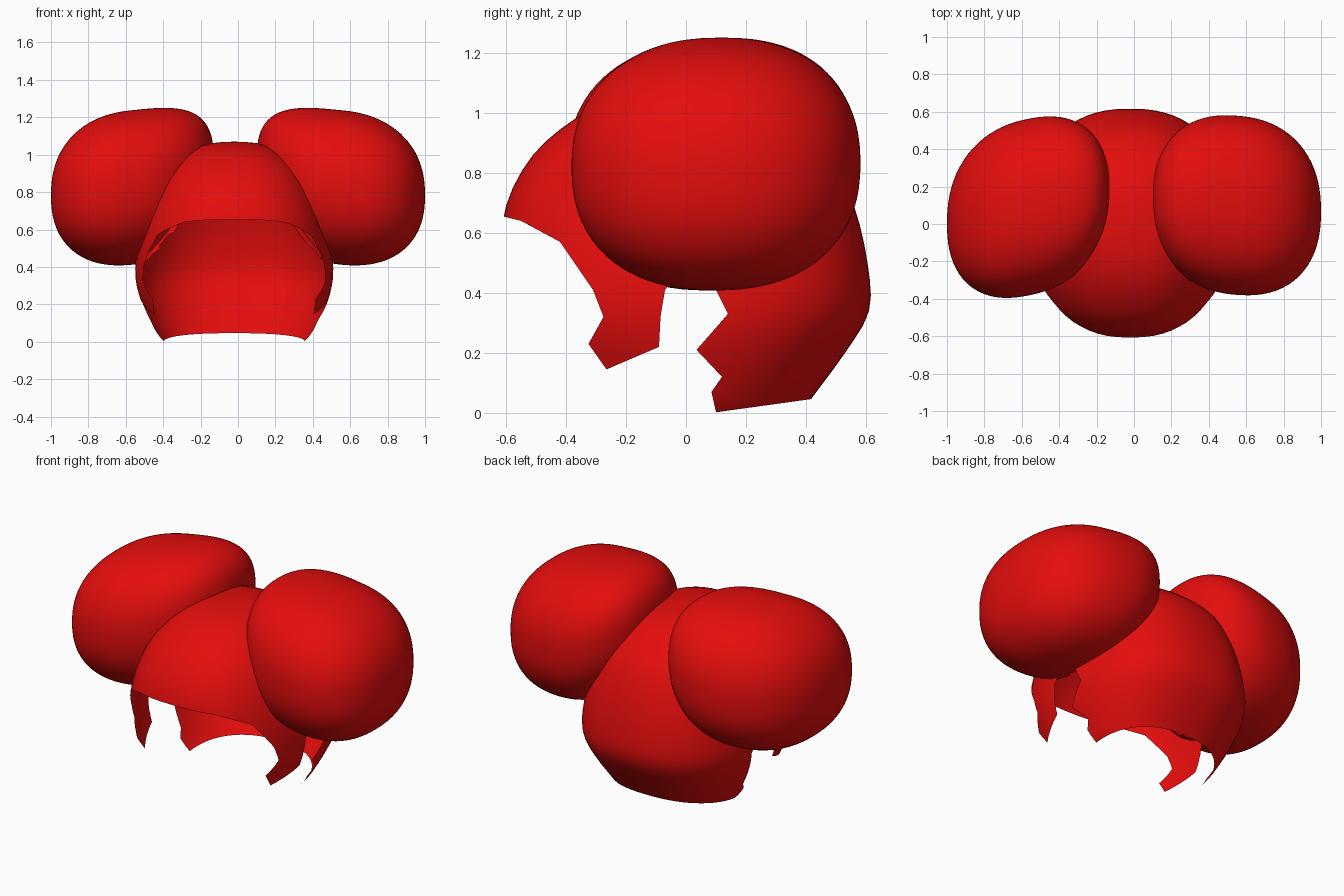
import bpy, bmesh, math
from mathutils import Vector

if "Cube" in bpy.data.objects:
    bpy.data.objects.remove(bpy.data.objects["Cube"])

red = bpy.data.materials.new("glossy red")
red.use_nodes = True
colour = (0.78, 0.004, 0.004, 1)
red.diffuse_color = colour
red.node_tree.nodes["Principled BSDF"].inputs["Base Color"].default_value = colour

POWER = 2.4      # roundness of the horizontal sections
SHIFT = -0.02    # sideways offset of the cap

# Horizontal sections of the cap: height, front depth, back depth, half width
SECTIONS = [Vector(s) for s in (
    (1.07, 0, 0, 0), (1.063, .12, .12, .11), (1.04, .24, .23, .2),
    (.98, .37, .35, .3), (.86, .51, .48, .4), (.69, .6, .56, .475),
    (.5, .615, .605, .52), (.34, .58, .61, .53), (.2, .52, .53, .495),
    (.05, .46, .42, .42), (0, .42, .39, .38))]

# Lower hem from fringe centre to nape: y, z
FRONT_HEM = [(-.7, .657), (-.61, .655), (-.55, .64), (-.42, .57), (-.31, .41),
             (-.275, .32), (-.325, .23), (-.265, .145), (-.09, .22), (-.085, .32),
             (-.07, .41), (-.03, .46), (.06, .46), (.1, .41), (.14, .33)]
BACK_HEM = {-1: [(.12, .12), (.085, .07), (.1, .002), (.41, .045)],
            1: [(.035, .21), (.12, .12), (.085, .07), (.1, .002), (.41, .045)]}


def section(z):
    z = min(max(z, 0), SECTIONS[0][0])
    for a, b in zip(SECTIONS, SECTIONS[1:]):
        if z >= b[0]:
            return a.lerp(b, (a[0] - z) / (a[0] - b[0]))


def smooth_sections(steps):
    # Catmull-Rom interpolation through the sections
    last = len(SECTIONS) - 1
    for i in range(last):
        p0, p1, p2, p3 = (SECTIONS[min(max(k, 0), last)] for k in range(i - 1, i + 3))
        for s in range(steps):
            t = s / steps
            yield (p1 * 2 + (p2 - p0) * t + (p0 * 2 - p1 * 5 + p2 * 4 - p3) * t ** 2
                   + (p1 * 3 - p0 - p2 * 3 + p3) * t ** 3) / 2
    yield SECTIONS[-1]


def inside_cap(p):
    if p.z > 1.04:
        return False
    _, front, back, width = section(p.z)
    depth = front if p.y < 0 else back
    return (abs(p.x - SHIFT) / width) ** POWER + (abs(p.y) / depth) ** POWER < 0.93


def inside_polygon(y, z, points):
    inside = False
    for (y0, z0), (y1, z1) in zip(points, points[1:] + points[:1]):
        if (z0 > z) != (z1 > z) and y < y0 + (z - z0) / (z1 - z0) * (y1 - y0):
            inside = not inside
    return inside


def finish(bm, name):
    mesh = bpy.data.meshes.new(name)
    bm.to_mesh(mesh)
    bm.free()
    mesh.materials.append(red)
    mesh.shade_smooth()
    obj = bpy.data.objects.new(name, mesh)
    bpy.context.collection.objects.link(obj)


# Hair cap half: a dome grid, sliced along each hem segment and trimmed below it
def add_cap_half(bm, side):
    half = bmesh.new()
    count, rows = 32, []
    for z, front, back, width in smooth_sections(3):
        row = []
        for i in range(count + 1):
            c, s = math.cos(math.pi * i / count), max(math.sin(math.pi * i / count), 0)
            y = -math.copysign(abs(c) ** (2 / POWER), c) * (front if c > 0 else back)
            row.append(half.verts.new((SHIFT + side * width * s ** (2 / POWER), y, z)))
        rows.append(row)
    for a, b in zip(rows, rows[1:]):
        for i in range(count):
            quad = (a[i], b[i], b[i + 1], a[i + 1])
            half.faces.new(quad if side > 0 else quad[::-1])
    bmesh.ops.remove_doubles(half, verts=half.verts, dist=0.0005)
    hem = FRONT_HEM + BACK_HEM[side]
    for (y0, z0), (y1, z1) in zip(hem, hem[1:]):
        # Slice only the faces around this segment
        near = [f for f in half.faces
                if min(v.co.y for v in f.verts) <= max(y0, y1) + .01
                and max(v.co.y for v in f.verts) >= min(y0, y1) - .01
                and min(v.co.z for v in f.verts) <= max(z0, z1) + .01
                and max(v.co.z for v in f.verts) >= min(z0, z1) - .01]
        geom = set(near)
        for f in near:
            geom.update(f.verts, f.edges)
        bmesh.ops.bisect_plane(half, geom=list(geom), dist=1e-5,
                               plane_co=(0, y0, z0), plane_no=(0, z0 - z1, y1 - y0))
    outline = hem + [(.8, .045), (.8, 1.3), (-.7, 1.3)]
    trimmed = []
    for f in half.faces:
        m = f.calc_center_median()
        if not inside_polygon(m.y, m.z, outline):
            trimmed.append(f)
    bmesh.ops.delete(half, geom=trimmed, context='FACES')
    mesh = bpy.data.meshes.new("half")
    half.to_mesh(mesh)
    half.free()
    bm.from_mesh(mesh)
    bpy.data.meshes.remove(mesh)


bm = bmesh.new()
for side in (-1, 1):
    add_cap_half(bm, side)
bmesh.ops.remove_doubles(bm, verts=bm.verts, dist=0.0005)
finish(bm, "hair_cap")


# Side buns: boxy ellipsoids whose inner end lifts, opened where they sink into the cap
def bun(name, side, centre, size, lean_y, lean_z):
    bm = bmesh.new()
    bmesh.ops.create_icosphere(bm, subdivisions=5, radius=1)
    for v in bm.verts:
        d = v.co / sum(abs(k) ** 2.3 for k in v.co) ** (1 / 2.3)
        y = lean_y * d.x + math.sqrt(1 - lean_y ** 2) * d.y
        z = lean_z * d.x + math.sqrt(1 - lean_z ** 2) * d.z + .28 * max(d.x, 0) ** 2
        v.co = Vector((side * (centre[0] - size[0] * d.x),
                       centre[1] + size[1] * y, centre[2] + size[2] * z))
    bmesh.ops.recalc_face_normals(bm, faces=bm.faces)
    hidden = [f for f in bm.faces if all(inside_cap(v.co) for v in f.verts)]
    bmesh.ops.delete(bm, geom=hidden, context='FACES')
    finish(bm, name)


bun("right_bun", -1, (.565, .09, .825), (.435, .48, .415), .18, .1)
bun("left_bun", 1, (.55, .1, .825), (.45, .48, .415), .07, .1)
